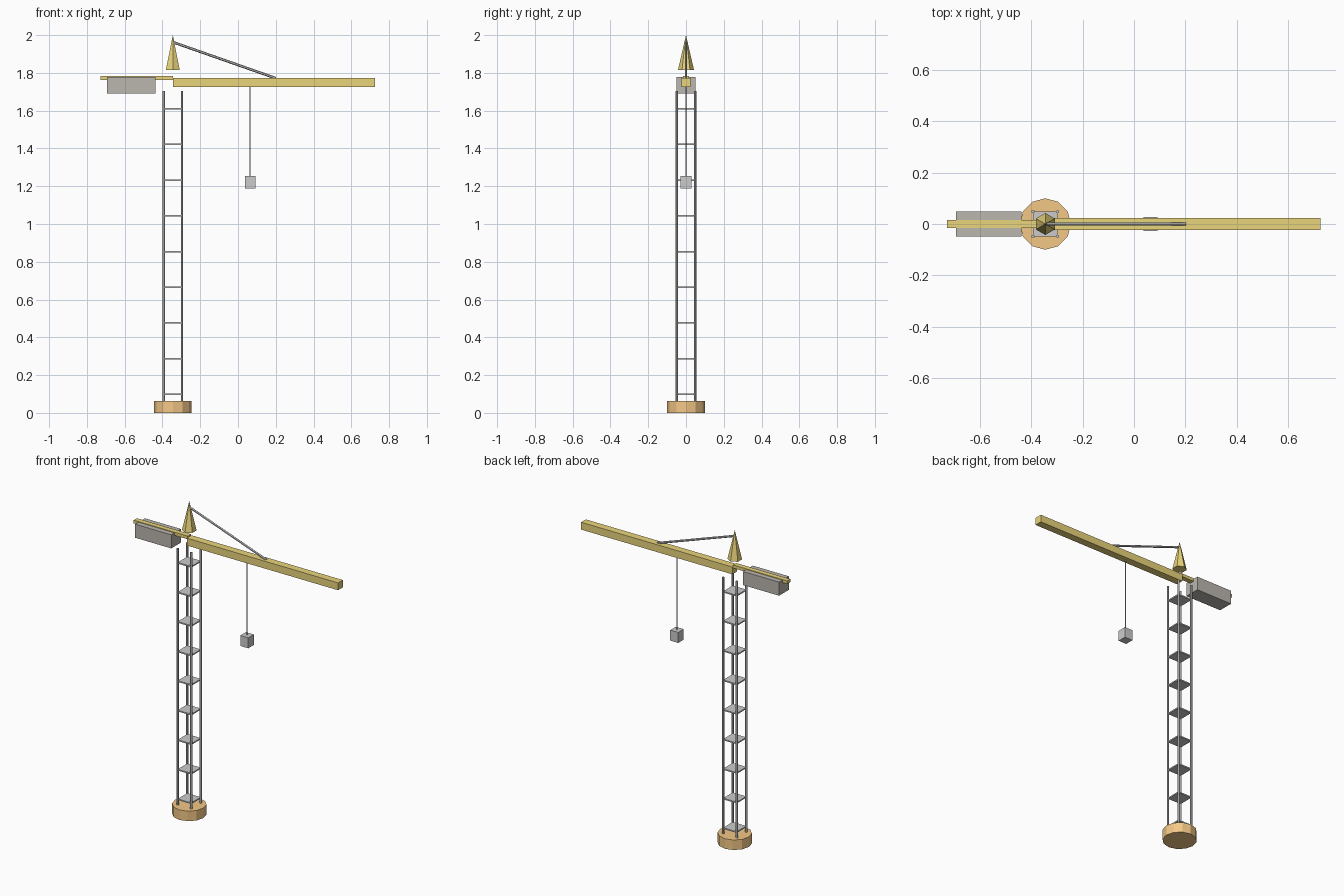
import bpy
from mathutils import Vector

if "Cube" in bpy.data.objects:
    bpy.data.objects.remove(bpy.data.objects["Cube"])

MAST_X = -0.345


def material(name, rgb):
    m = bpy.data.materials.new(name)
    m.diffuse_color = (*rgb, 1)
    m.use_nodes = True
    m.node_tree.nodes["Principled BSDF"].inputs["Base Color"].default_value = m.diffuse_color
    return m


yellow = material("yellow_paint", (0.82, 0.66, 0.2))
orange = material("orange_base", (0.9, 0.58, 0.24))
stone = material("warm_grey", (0.5, 0.47, 0.43))


def finish(name, mat):
    o = bpy.context.object
    o.name = name
    if mat:
        o.data.materials.append(mat)
    return o


def box(name, x, y, z, mat=None):
    """Box from (min, max) ranges."""
    mid = [(a + b) / 2 for a, b in (x, y, z)]
    bpy.ops.mesh.primitive_cube_add(size=1, location=mid)
    o = finish(name, mat)
    o.scale = [b - a for a, b in (x, y, z)]
    bpy.ops.object.transform_apply(location=False, rotation=False, scale=True)
    return o


def rod(name, a, b, r, sides=6, mat=None, r2=None):
    """Cylinder or cone between two points."""
    a, b = Vector(a), Vector(b)
    d = b - a
    rot = d.to_track_quat('Z', 'Y').to_euler() if abs(d.x) > 1e-6 else (0, 0, 0)
    bpy.ops.mesh.primitive_cone_add(vertices=sides, radius1=r, radius2=r if r2 is None else r2,
                                    depth=d.length, location=(a + b) / 2, rotation=rot)
    return finish(name, mat)


# Round base
rod("base", (MAST_X, 0, 0), (MAST_X, 0, 0.064), 0.1, 12, orange)

# Mast: four legs and a stack of thin plates
for sx in (-1, 1):
    for sy in (-1, 1):
        x, y = MAST_X + sx * 0.048, sy * 0.048
        rod("mast_leg", (x, y, 0.06), (x, y, 1.705), 0.0065)
for i in range(9):
    z = 0.098 + i * 0.189
    box("mast_plate", (MAST_X - 0.048, MAST_X + 0.048), (-0.048, 0.048), (z - 0.004, z + 0.004))

# Jib, counter jib and counterweight
box("jib", (MAST_X, 0.725), (-0.024, 0.024), (1.726, 1.773), yellow)
box("counter_jib", (-0.727, MAST_X), (-0.016, 0.016), (1.763, 1.783), yellow)
box("counterweight", (-0.693, -0.438), (-0.049, 0.049), (1.692, 1.779), stone)

# Tower peak and tie rod
rod("tower_peak", (MAST_X, 0, 1.815), (MAST_X, 0, 2.0), 0.0425, 6, yellow, 0)
rod("tie_rod", (MAST_X, 0, 1.963), (0.2, 0, 1.772), 0.007)

# Hoist cable and load
rod("hoist_cable", (0.064, 0, 1.74), (0.064, 0, 1.24), 0.0025)
box("load_block", (0.036, 0.092), (-0.028, 0.028), (1.187, 1.254))
